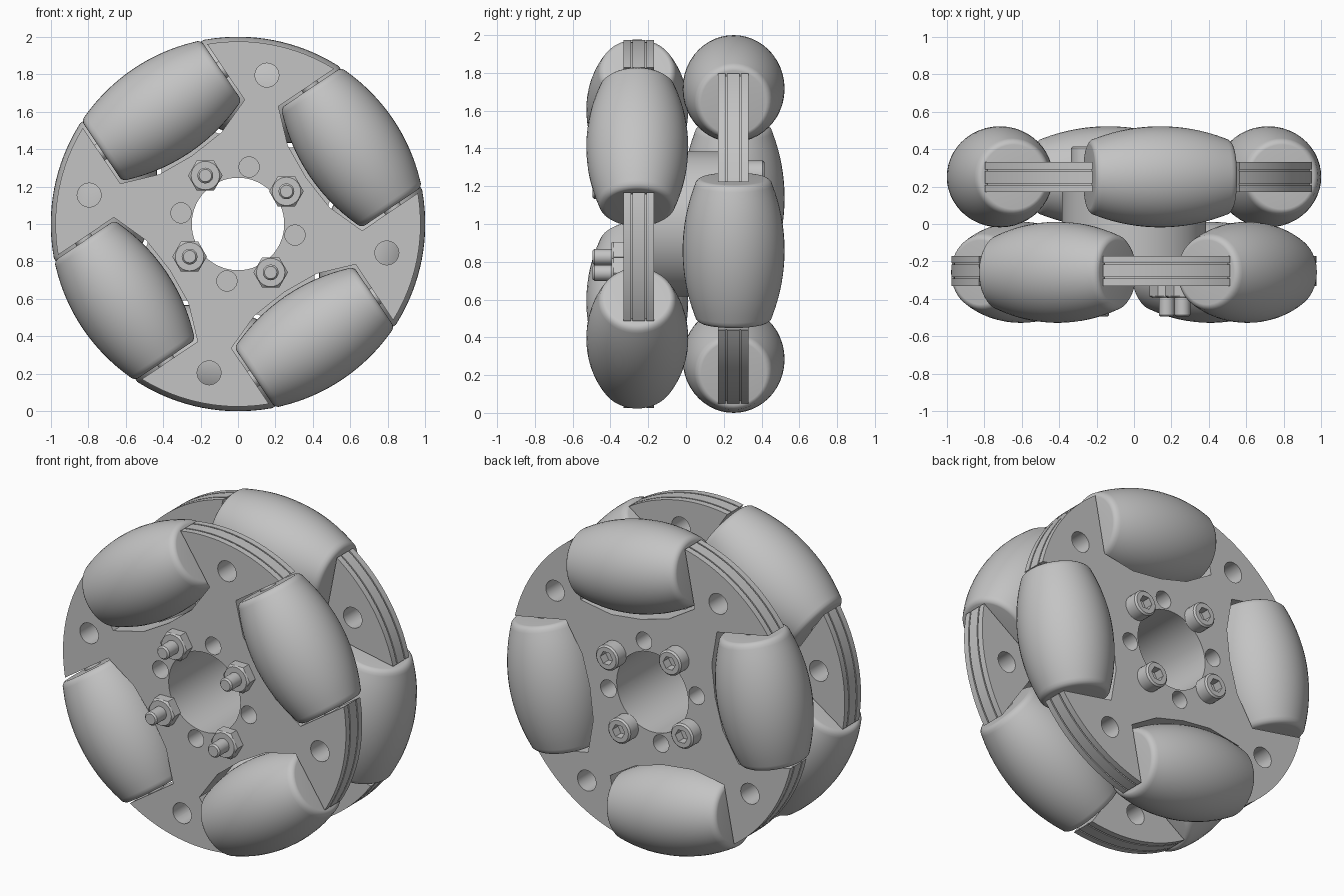
import bpy, bmesh
from math import sin, cos, pi, radians, asin, sqrt
from mathutils import Vector, Matrix

cube = bpy.data.objects.get("Cube")
if cube:
    bpy.data.objects.remove(cube)

grey = bpy.data.materials.new("plain_grey")
grey.use_nodes = True
colour = (0.55, 0.55, 0.55, 1)
grey.diffuse_color = colour
grey.node_tree.nodes["Principled BSDF"].inputs["Base Color"].default_value = colour

CENTRE = Vector((0, 0, 1))
FRONT, BACK = Vector((0, -1, 0)), Vector((0, 1, 0))
PLATE_R, BORE, POCKET = 0.975, 0.247, 0.4
BARREL_R, ROLLER_AT = 1.0, 0.73


def polar(r, a, y=0.0):
    return Vector((r * cos(a), y, 1 + r * sin(a)))


def placed(pos, axis):
    return Matrix.Translation(pos) @ axis.to_track_quat('Z', 'Y').to_matrix().to_4x4()


def loft(bm, rings, matrix=Matrix(), closed=False):
    """Skin equal-length rings; cap the ends unless the section is closed."""
    loops = [[bm.verts.new(matrix @ Vector(p)) for p in ring] for ring in rings]
    n = len(loops[0])
    pairs = list(zip(loops, loops[1:]))
    if closed:
        pairs.append((loops[-1], loops[0]))
    else:
        bm.faces.new(loops[0])
        bm.faces.new(loops[-1])
    for a, b in pairs:
        for i in range(n):
            j = (i + 1) % n
            bm.faces.new((a[i], a[j], b[j], b[i]))


def ring(h, r, hexagon=False, sides=24):
    pts = []
    for i in range(sides):
        a = 2 * pi * i / sides
        k = r / cos(a % (pi / 3) - pi / 6) if hexagon else r
        pts.append((k * cos(a), k * sin(a), h))
    return pts


def finish(name, bm, smooth=True):
    bmesh.ops.recalc_face_normals(bm, faces=bm.faces)
    mesh = bpy.data.meshes.new(name)
    bm.to_mesh(mesh)
    bm.free()
    obj = bpy.data.objects.new(name, mesh)
    bpy.context.collection.objects.link(obj)
    mesh.materials.append(grey)
    if smooth:
        shade(obj)
    return obj


def shade(obj):
    bpy.ops.object.select_all(action='DESELECT')
    obj.select_set(True)
    bpy.context.view_layer.objects.active = obj
    bpy.ops.object.shade_smooth_by_angle(angle=radians(28))


def plate_outline(y, turn, rim):
    """Disc edge with four roller pockets."""
    half = asin(POCKET / rim)
    outer = sqrt(rim ** 2 - POCKET ** 2)
    floor = [(-POCKET, 0.53), (-0.2, 0.455), (0, 0.44), (0.2, 0.455), (POCKET, 0.53)]
    pts = []
    for k in range(4):
        a = turn + k * pi / 2
        for t, r in [(-POCKET, outer)] + floor:
            pts.append((r * cos(a) - t * sin(a), y, 1 + r * sin(a) + t * cos(a)))
        steps = 16
        for i in range(steps + 1):
            b = a + half + (pi / 2 - 2 * half) * i / steps
            pts.append(tuple(polar(rim, b, y)))
    return pts


def plate(name, y, turn):
    # Three layers separated by two fine rim grooves
    g, rim_in = 0.004, PLATE_R - 0.012
    levels = [(-0.08, PLATE_R)]
    for c in (-0.038, 0.038):
        levels += [(c - g, PLATE_R), (c - g, rim_in), (c + g, rim_in), (c + g, PLATE_R)]
    levels.append((0.08, PLATE_R))
    bm = bmesh.new()
    loft(bm, [plate_outline(y + d, turn, r) for d, r in levels])
    obj = finish(name, bm, False)

    # Bore and lightening holes
    bm = bmesh.new()
    holes = [(CENTRE, BORE, 64)]
    for k in range(4):
        a = turn + pi / 4 + k * pi / 2
        holes += [(polar(0.81, a), 0.064, 24),
                  (polar(0.31, radians(79) + k * pi / 2), 0.054, 24)]
    for pos, r, n in holes:
        m = placed(pos + Vector((0, y, 0)), BACK)
        loft(bm, [ring(-0.2, r, sides=n), ring(0.2, r, sides=n)], m)
    cutter = finish(name + "_cutter", bm, False)
    cutter.hide_render = True
    mod = obj.modifiers.new("holes", 'BOOLEAN')
    mod.object, mod.solver = cutter, 'EXACT'
    bpy.ops.object.select_all(action='DESELECT')
    bpy.context.view_layer.objects.active = obj
    obj.select_set(True)
    bpy.ops.object.modifier_apply(modifier=mod.name)
    bpy.data.objects.remove(cutter)
    shade(obj)


def roller(name, y, a):
    # Barrel profile follows the wheel's outer circle, then a rounded end and axle stub
    half = [(t, sqrt(BARREL_R ** 2 - t * t) - ROLLER_AT)
            for t in (i * 0.352 / 8 for i in range(9))]
    half += [(0.368, 0.2), (0.378, 0.19), (0.384, 0.18), (0.385, 0.172),
             (0.385, 0.05), (0.43, 0.05)]
    profile = [(-t, r) for t, r in reversed(half[1:])] + half
    bm = bmesh.new()
    m = placed(polar(ROLLER_AT, a, y), Vector((-sin(a), 0, cos(a))))
    loft(bm, [ring(t, r, sides=48) for t, r in profile], m)
    finish(name, bm)


# Two plates, the rear one turned by an eighth of a turn, each with four rollers
for side, y, roller_y, turn in (("front", -0.25, -0.258, radians(34)),
                                ("rear", 0.25, 0.252, radians(79))):
    plate(side + "_plate", y, turn)
    for k in range(4):
        roller(f"{side}_roller_{k + 1}", roller_y, turn + k * pi / 2)

# Hub tube between the plates
bm = bmesh.new()
loft(bm, [ring(h, r, sides=64) for h, r in
          ((-0.17, BORE), (-0.17, 0.385), (0.17, 0.385), (0.17, BORE))],
     placed(CENTRE, BACK), closed=True)
finish("hub", bm)

# Bolts: threaded end and nut in front, socket head behind
for k in range(4):
    pos = polar(0.312, radians(34) + k * pi / 2)
    front, back = placed(pos, FRONT), placed(pos, BACK)
    bm = bmesh.new()
    loft(bm, [ring(0.32, 0.042), ring(0.485, 0.042), ring(0.495, 0.033)], front)
    finish(f"bolt_end_{k + 1}", bm)
    bm = bmesh.new()
    loft(bm, [ring(0.325, 0.08, True), ring(0.385, 0.08, True), ring(0.395, 0.076)], front)
    finish(f"nut_{k + 1}", bm)
    bm = bmesh.new()
    loft(bm, [ring(0.325, 0.078), ring(0.405, 0.078), ring(0.415, 0.068),
              ring(0.415, 0.037, True), ring(0.36, 0.037, True)], back)
    finish(f"socket_head_{k + 1}", bm)
